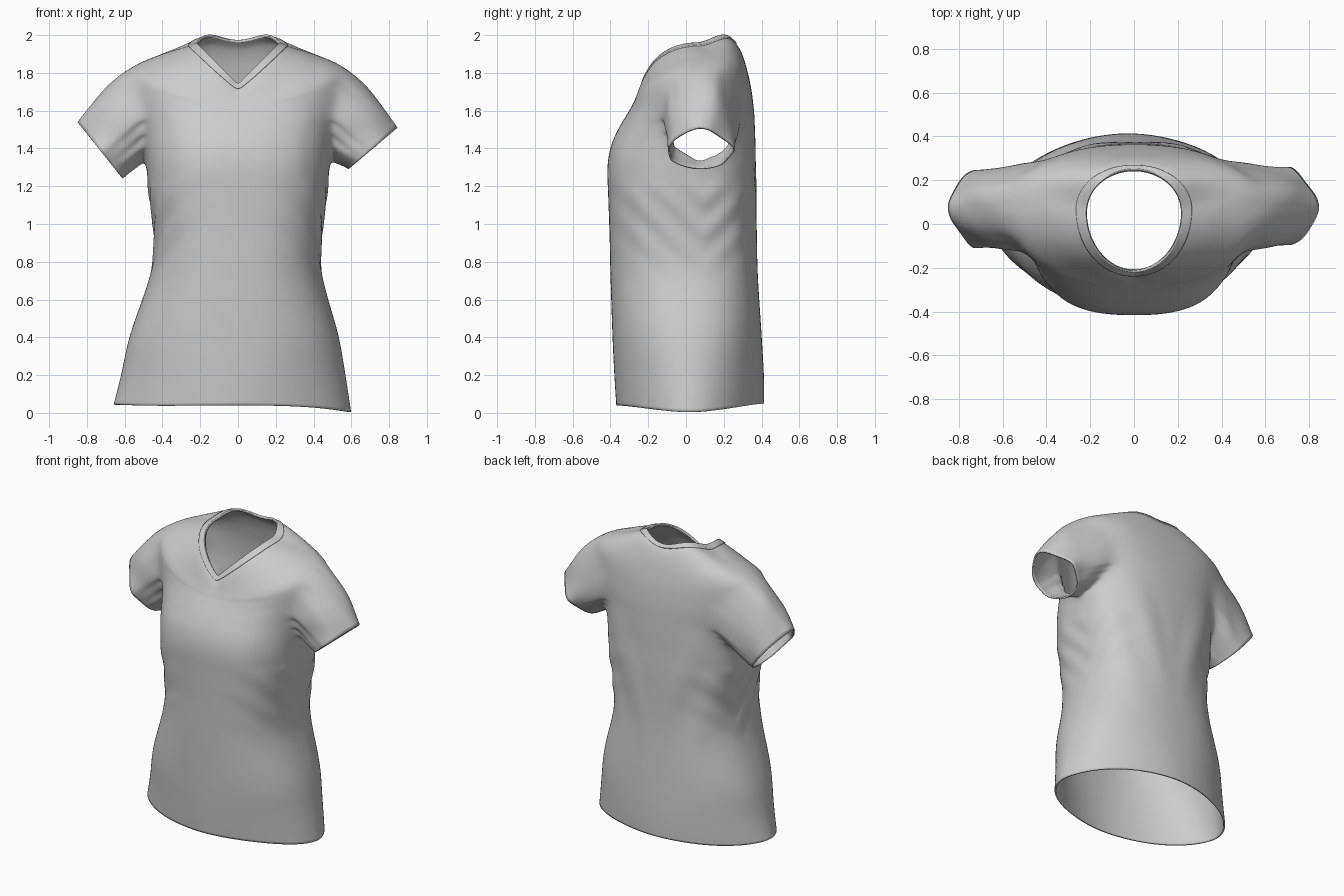
import bpy, bmesh
from math import sin, cos, pi, atan2, exp, tau
from mathutils import Vector

if "Cube" in bpy.data.objects:
    bpy.data.objects.remove(bpy.data.objects["Cube"])

# Body rings from hem to neckline:
# z front, z side, z back, half width, x centre, y centre, y front, y back, squareness, V sharpness
KEYS = [
    (.04, .025, .05, .63, -.03, .02, -.37, .415, 1.8, 2),
    (.20, .20, .20, .595, -.025, .02, -.38, .413, 1.95, 2),
    (.42, .42, .42, .55, -.02, .02, -.39, .40, 2.2, 2),
    (.73, .73, .73, .455, -.01, .02, -.40, .38, 2.4, 2),
    (.95, .95, .95, .445, 0, .02, -.405, .375, 2.5, 2),
    (1.15, 1.15, 1.15, .47, 0, .03, -.412, .375, 2.6, 2),
    (1.30, 1.30, 1.30, .485, 0, .04, -.416, .37, 2.6, 2),
    (1.41, 1.41, 1.41, .495, 0, .05, -.398, .368, 2.5, 2),
    (1.50, 1.51, 1.50, .51, 0, .06, -.36, .365, 2.4, 2),
    (1.58, 1.62, 1.60, .54, 0, .07, -.313, .36, 2.4, 2),
    (1.615, 1.74, 1.72, .575, 0, .09, -.292, .345, 2.3, 2),
    (1.635, 1.83, 1.81, .565, 0, .10, -.282, .325, 2.3, 2),
    (1.66, 1.89, 1.88, .43, 0, .10, -.268, .305, 2.2, 1.6),
    (1.69, 1.93, 1.935, .305, 0, .08, -.25, .28, 2.1, 1.2),
    (1.735, 1.955, 1.97, .218, 0, .05, -.215, .248, 2.0, 1),
]
LAST = len(KEYS) - 1
N = 64


def ring_params(t):
    """Smoothly interpolate the body rings."""
    i = min(int(t), LAST - 1)
    f = t - i
    p0, p1, p2, p3 = (KEYS[max(0, min(LAST, i + k))] for k in (-1, 0, 1, 2))
    return [b + .5 * f * (c - a + f * (2 * a - 5 * b + 4 * c - d + f * (3 * (b - c) + d - a)))
            for a, b, c, d in zip(p0, p1, p2, p3)]


def body_point(t, j):
    zf, zs, zb, hw, cx, yc, yf, yb, n, e = ring_params(t)
    a = tau * j / N
    s, c = sin(a), cos(a)
    r = (abs(s) ** n + abs(c) ** n) ** (-1 / n)
    w = min(1, abs(s) * r)
    x = hw * s * r
    y = yc - c * r * ((yc - yf) if c > 0 else (yb - yc))
    z = zf + (zs - zf) * w ** e if c > 0 else zb + (zs - zb) * w ** 2
    # shoulders crest slightly behind the sides of the neck
    if c < 0:
        z += .035 * 4 * s * s * c * c * max(0, min(1, (t - 11) / 2))
    # the hem hangs lower on one side
    z -= .02 * s * abs(s) ** 3 * max(0, 1 - t)
    # draped folds at the sides and on the back
    d = .011 * w ** 3 * exp(-((z - 1.0) / .22) ** 2) * sin(tau * (z - abs(y - .1)) / .18)
    d += (.008 * max(0, -c) * min(1, abs(x) / .15) * exp(-((z - 1.05) / .3) ** 2)
          * sin(24 * abs(x) - 8 * z))
    k = 1 + d / .4
    return Vector((cx + x * k, yc + (y - yc) * k, z))


def body_grid(bm, t0, t1, rows):
    rings = [[bm.verts.new(body_point(t0 + (t1 - t0) * i / rows, j)) for j in range(N)]
             for i in range(rows + 1)]
    for lo, hi in zip(rings, rings[1:]):
        for j in range(N):
            k = (j + 1) % N
            bm.faces.new((lo[j], lo[k], hi[k], hi[j]))


def finish(bm, name, thickness, offset):
    me = bpy.data.meshes.new(name)
    bm.to_mesh(me)
    bm.free()
    me.polygons.foreach_set("use_smooth", [True] * len(me.polygons))
    ob = bpy.data.objects.new(name, me)
    bpy.context.collection.objects.link(ob)
    sub = ob.modifiers.new("smooth", 'SUBSURF')
    sub.levels = sub.render_levels = 1
    sol = ob.modifiers.new("cloth", 'SOLIDIFY')
    sol.thickness = thickness
    sol.offset = offset
    return ob


def add_sleeve(bm, side, centre, tilt, steps=9):
    """Open an armhole in the body and loft a sleeve from it to the cuff."""
    ay, az, ry, rz = .085, 1.59, .20, .25

    def inside(f):
        p = f.calc_center_median()
        return p.x * side > .3 and ((p.y - ay) / ry) ** 2 + ((p.z - az) / rz) ** 2 < 1

    bmesh.ops.delete(bm, geom=[f for f in bm.faces if inside(f)], context='FACES')
    edges = [e for e in bm.edges if e.is_boundary
             and all(v.co.x * side > .3 and 1.2 < v.co.z < 1.92 for v in e.verts)]
    chains = {}
    for v in {v for e in edges for v in e.verts}:
        start = v.co.copy()
        a = atan2((start.z - az) / rz, (start.y - ay) / ry)
        # the cuff is peaked on top and rippled
        ripple = (1 + .05 * sin(5 * a + side)) * (1 - .4 * max(0, sin(a)))
        cuff = Vector((side * (centre[0] + tilt[0] * sin(a)),
                       centre[1] + .18 * cos(a) * ripple,
                       centre[2] + tilt[1] * sin(a)))
        chain = [v]
        for i in range(1, steps + 1):
            t = i / steps
            p = start.lerp(cuff, t)
            bulge = sin(pi * t) * (.025 * max(0, sin(a)) + .007 * sin(4 * a + 7 * t))
            p += bulge * Vector((side * .7, cos(a), .7 * sin(a)))
            chain.append(bm.verts.new(p))
        chains[v] = chain
    for e in edges:
        loop = e.link_loops[0]
        a, b = chains[loop.vert], chains[loop.link_loop_next.vert]
        for i in range(steps):
            bm.faces.new((b[i], a[i], a[i + 1], b[i + 1]))
    # blend the armhole seam, leaving the cuff edge alone
    blend = [v for v in bm.verts if v.co.x * side > .36 and 1.2 < v.co.z < 1.9
             and not v.is_boundary]
    for _ in range(5):
        bmesh.ops.smooth_vert(bm, verts=blend, factor=.5, use_axis_x=True,
                              use_axis_y=True, use_axis_z=True)


# Shirt body with both sleeves as one cloth surface
bm = bmesh.new()
body_grid(bm, 0, LAST, 56)
add_sleeve(bm, 1, (.715, .075, 1.40), (.13, .11))
add_sleeve(bm, -1, (.73, .075, 1.39), (.12, .15))
finish(bm, "shirt", .01, -1)

# Ribbed collar, slightly thicker than the cloth
bm = bmesh.new()
body_grid(bm, LAST - .6, LAST, 4)
finish(bm, "neckband", .012, 0)
